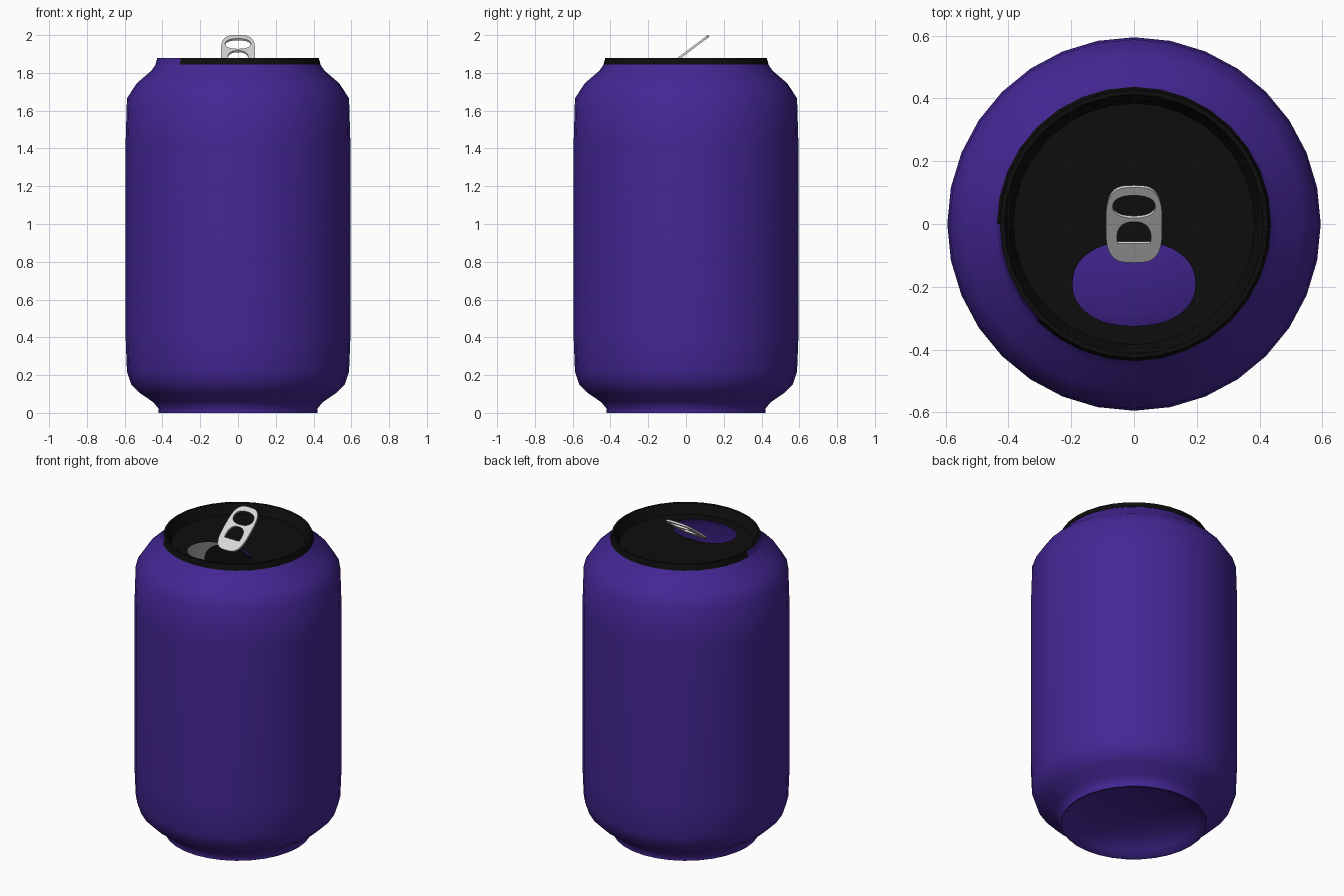
import bpy, bmesh, math
from mathutils import Matrix

old = bpy.data.objects.get("Cube")
if old:
    bpy.data.objects.remove(old, do_unlink=True)

SIDES = 32


def material(name, rgb):
    m = bpy.data.materials.new(name)
    m.use_nodes = True
    m.diffuse_color = (*rgb, 1)
    m.node_tree.nodes["Principled BSDF"].inputs["Base Color"].default_value = (*rgb, 1)
    return m


purple = material("purple", (0.058, 0.02, 0.3))
black = material("black", (0.004, 0.004, 0.004))
silver = material("silver", (0.68, 0.68, 0.68))
grey = material("grey", (0.25, 0.25, 0.25))


def finish(name, bm, mats, angle=50):
    mesh = bpy.data.meshes.new(name)
    bm.to_mesh(mesh)
    bm.free()
    ob = bpy.data.objects.new(name, mesh)
    bpy.context.collection.objects.link(ob)
    for m in mats:
        mesh.materials.append(m)
    bpy.ops.object.select_all(action='DESELECT')
    ob.select_set(True)
    bpy.context.view_layer.objects.active = ob
    bpy.ops.object.shade_smooth_by_angle(angle=math.radians(angle))
    return ob


def lathe(bm, profile, start=0, steps=SIDES):
    """Turn (radius, height) points around z; returns the rings."""
    full = steps == SIDES
    rings = []
    for r, z in profile:
        ring = []
        for i in range(steps if full else steps + 1):
            a = 2 * math.pi * (start + i) / SIDES
            ring.append(bm.verts.new((r * math.cos(a), r * math.sin(a), z)))
        rings.append(ring)
    for lo, hi in zip(rings, rings[1:]):
        for i in range(steps):
            j = (i + 1) % len(lo)
            bm.faces.new((lo[i], lo[j], hi[j], hi[i]))
    return rings


def outline(cx, cy, rx, ry, power=2.0, floor=-1.0, n=40):
    """Rounded outline; floor cuts its lower side flat."""
    pts = []
    for i in range(n):
        a = 2 * math.pi * i / n
        c, s = math.cos(a), math.sin(a)
        u = math.copysign(abs(c) ** (2 / power), c)
        v = math.copysign(abs(s) ** (2 / power), s)
        pts.append((cx + rx * u, cy + ry * max(v, floor)))
    return pts


def loop_edges(bm, pts, z=0):
    vs = [bm.verts.new((x, y, z)) for x, y in pts]
    return [bm.edges.new((vs[i - 1], vs[i])) for i in range(len(vs))]


def fill(bm, edges):
    bmesh.ops.triangle_fill(bm, edges=edges, use_beauty=True, normal=(0, 0, 1))


def plate(name, loops, thick, mat, matrix):
    """Flat sheet with holes, given thickness and placed."""
    bm = bmesh.new()
    fill(bm, [e for pts in loops for e in loop_edges(bm, pts)])
    geom = bmesh.ops.extrude_face_region(bm, geom=bm.faces[:])["geom"]
    moved = [g for g in geom if isinstance(g, bmesh.types.BMVert)]
    bmesh.ops.translate(bm, verts=moved, vec=(0, 0, thick))
    bmesh.ops.translate(bm, verts=bm.verts[:], vec=(0, 0, -thick / 2))
    bmesh.ops.recalc_face_normals(bm, faces=bm.faces[:])
    bmesh.ops.transform(bm, matrix=matrix, verts=bm.verts[:])
    return finish(name, bm, [mat], 35)


# Can body with a domed underside
bm = bmesh.new()
lathe(bm, [(0, 0.12), (0.15, 0.11), (0.29, 0.08), (0.38, 0.035), (0.41, 0),
           (0.422, 0), (0.422, 0.025), (0.45, 0.058), (0.52, 0.105), (0.565, 0.15),
           (0.588, 0.22), (0.595, 0.4), (0.595, 1.43), (0.588, 1.665),
           (0.536, 1.745), (0.46, 1.81), (0.435, 1.845)])
bmesh.ops.remove_doubles(bm, verts=bm.verts[:], dist=0.0001)
finish("can_body", bm, [purple])

# Lid: rim, recessed panel and drinking hole
LID_Z = 1.82
hole = outline(0, -0.19, 0.196, 0.135, 2.2)
bm = bmesh.new()
rings = lathe(bm, [(0.437, 1.845), (0.427, 1.88), (0.413, 1.88), (0.385, LID_Z)])
inner = rings[-1]
edges = [bm.edges.get((inner[i - 1], inner[i])) for i in range(SIDES)]
fill(bm, edges + loop_edges(bm, hole, LID_Z))
for f in bm.faces:
    c = f.calc_center_median()
    # one stretch of the outer rim keeps the body colour
    if c.z > 1.85 and c.xy.length > 0.422 and c.y < 0 and c.x < -0.28:
        f.material_index = 1
bmesh.ops.recalc_face_normals(bm, faces=bm.faces[:])
if sum(f.normal.z * f.calc_area() for f in bm.faces) < 0:
    bmesh.ops.reverse_faces(bm, faces=bm.faces[:])
finish("lid", bm, [black, purple])

# Opened flap hanging under the back edge of the hole
plate("opening_flap", [outline(0, -0.135, 0.19, 0.135, 2.2)], 0.006, black,
      Matrix.Translation((0, -0.062, LID_Z - 0.002)) @ Matrix.Rotation(math.pi / 2, 4, 'X'))

# Bare patch on the inside wall
bm = bmesh.new()
lathe(bm, [(0.57, 1.3), (0.57, 1.66)], start=12, steps=6)
bmesh.ops.reverse_faces(bm, faces=bm.faces[:])
finish("inner_lining", bm, [grey])

# Raised pull tab with two openings
tab_loops = [outline(0, 0, 0.09, 0.15, 3.2),
             outline(0, 0.073, 0.068, 0.045, 2.3),
             outline(0, -0.05, 0.054, 0.063, 2.4, floor=-0.38)]
plate("pull_tab", tab_loops, 0.012, silver,
      Matrix.Translation((0, 0, 1.906)) @ Matrix.Rotation(math.atan(0.75), 4, 'X'))
